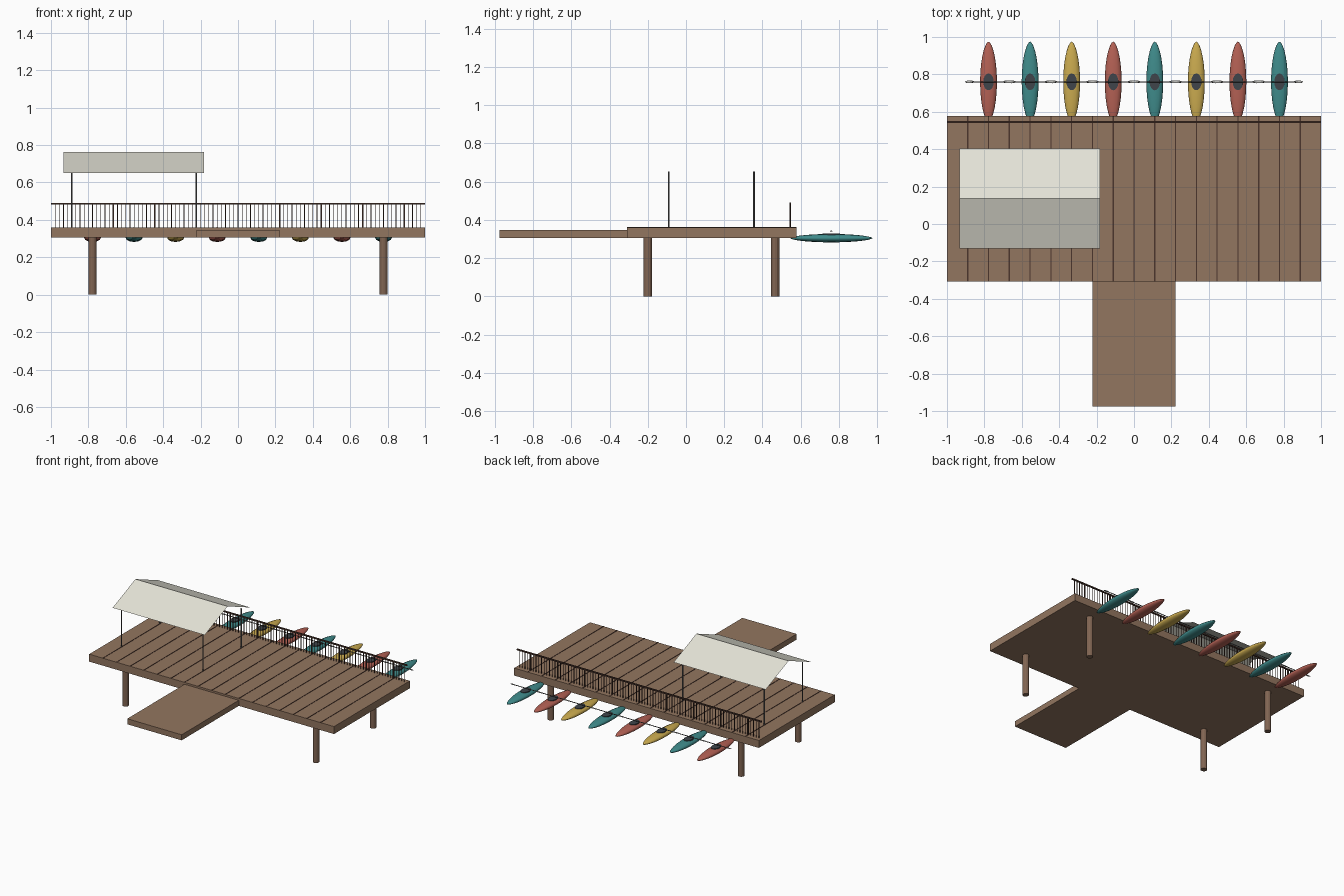
import bpy, bmesh, math
from mathutils import Matrix, Vector

if "Cube" in bpy.data.objects:
    bpy.data.objects.remove(bpy.data.objects["Cube"])


def material(name, rgb):
    m = bpy.data.materials.new(name)
    m.diffuse_color = (*rgb, 1)
    m.use_nodes = True
    m.node_tree.nodes["Principled BSDF"].inputs["Base Color"].default_value = m.diffuse_color
    return m


WOOD = material("wood", (0.29, 0.18, 0.115))
DARK_WOOD = material("dark_wood", (0.07, 0.035, 0.025))
PILE = material("pile_wood", (0.22, 0.13, 0.085))
METAL = material("metal", (0.12, 0.12, 0.12))
CANVAS = material("canvas", (0.78, 0.77, 0.68))
COCKPIT = material("cockpit", (0.05, 0.06, 0.07))
BLADE = material("blade", (0.5, 0.5, 0.48))
HULLS = [material("red", (0.46, 0.12, 0.09)),
         material("teal", (0.05, 0.26, 0.26)),
         material("yellow", (0.6, 0.41, 0.08))]


def finish(bm, name, mat, smooth=False):
    bmesh.ops.recalc_face_normals(bm, faces=bm.faces)
    me = bpy.data.meshes.new(name)
    bm.to_mesh(me)
    bm.free()
    me.materials.append(mat)
    if smooth:
        me.shade_smooth()
    ob = bpy.data.objects.new(name, me)
    bpy.context.collection.objects.link(ob)
    return ob


def add_box(bm, lo, hi):
    lo, hi = Vector(lo), Vector(hi)
    mat = Matrix.Translation((lo + hi) / 2) @ Matrix.Diagonal((*(hi - lo), 1))
    bmesh.ops.create_cube(bm, size=1, matrix=mat)


def add_rod(bm, a, b, r, sides=8):
    a, b = Vector(a), Vector(b)
    rot = Vector((0, 0, 1)).rotation_difference(b - a).to_matrix().to_4x4()
    bmesh.ops.create_cone(bm, cap_ends=True, segments=sides, radius1=r, radius2=r,
                          depth=(b - a).length, matrix=Matrix.Translation((a + b) / 2) @ rot)


# Deck and walkway
for name, lo, hi in [("deck", (-1, -0.308, 0.305), (1, 0.577, 0.36)),
                     ("walkway", (-0.222, -0.975, 0.305), (0.222, -0.308, 0.346))]:
    bm = bmesh.new()
    add_box(bm, lo, hi)
    finish(bm, name, WOOD)

# Plank seams on the deck
bm = bmesh.new()
for i in range(-8, 9):
    x = i / 9
    add_box(bm, (x - 0.003, -0.308, 0.358), (x + 0.003, 0.577, 0.362))
finish(bm, "plank_seams", DARK_WOOD)

# Support piles
bm = bmesh.new()
for x in (-0.778, 0.778):
    for y in (-0.2, 0.466):
        add_rod(bm, (x, y, 0), (x, y, 0.306), 0.022, 12)
finish(bm, "piles", PILE)

# Railing with posts and balusters
RY = 0.545
bm = bmesh.new()
add_box(bm, (-1, RY - 0.005, 0.482), (1, RY + 0.005, 0.491))
for i in range(-4, 5):
    x = i * 2 / 9
    add_box(bm, (x - 0.004, RY - 0.004, 0.36), (x + 0.004, RY + 0.004, 0.484))
finish(bm, "railing", DARK_WOOD)
bm = bmesh.new()
for i in range(-44, 45):
    x = i / 45
    add_box(bm, (x - 0.0017, RY - 0.0017, 0.36), (x + 0.0017, RY + 0.0017, 0.484))
finish(bm, "balusters", DARK_WOOD)

# Canopy posts and gabled canvas sheet
bm = bmesh.new()
for x in (-0.889, -0.223):
    for y in (-0.09, 0.356):
        add_rod(bm, (x, y, 0.36), (x, y, 0.652), 0.0045)
finish(bm, "canopy_posts", METAL)
bm = bmesh.new()
rows = [[bm.verts.new((x, y, z)) for x in (-0.934, -0.181)]
        for y, z in ((-0.13, 0.652), (0.137, 0.762), (0.403, 0.652))]
for a, b in zip(rows, rows[1:]):
    bm.faces.new((a[0], a[1], b[1], b[0]))
finish(bm, "canopy_roof", CANVAS)


# Kayaks
KY, KZ, HALF = 0.76, 0.304, 0.215


def kayak_hull(bm, x):
    sides, stations, rings = 12, 14, []
    for j in range(1, stations):
        t = -math.cos(math.pi * j / stations)
        s = (1 - t * t) ** 0.58
        rings.append([bm.verts.new((x + 0.045 * s * math.cos(a), KY + HALF * t,
                                    KZ + 0.022 * s * math.sin(a)))
                      for a in (2 * math.pi * k / sides for k in range(sides))])
    for a, b in zip(rings, rings[1:]):
        for k in range(sides):
            n = (k + 1) % sides
            bm.faces.new((a[k], a[n], b[n], b[k]))
    for ring, y in ((rings[0], KY - HALF), (rings[-1], KY + HALF)):
        tip = bm.verts.new((x, y, KZ))
        for k in range(sides):
            bm.faces.new((ring[k], ring[(k + 1) % sides], tip))


for i in range(8):
    x = (2 * i - 7) / 9
    bm = bmesh.new()
    kayak_hull(bm, x)
    finish(bm, f"kayak_hull_{i + 1}", HULLS[i % 3], True)

    # Cockpit disc
    bm = bmesh.new()
    bmesh.ops.create_cone(bm, cap_ends=True, segments=16, radius1=1, radius2=1, depth=1,
                          matrix=Matrix.Translation((x, KY, 0.323))
                          @ Matrix.Diagonal((0.028, 0.045, 0.01, 1)))
    finish(bm, f"cockpit_{i + 1}", COCKPIT)

    # Paddle shaft and blades
    bm = bmesh.new()
    add_rod(bm, (x - 0.1, KY, 0.341), (x + 0.1, KY, 0.341), 0.0028)
    finish(bm, f"paddle_shaft_{i + 1}", METAL)
    bm = bmesh.new()
    for s in (-1, 1):
        bmesh.ops.create_uvsphere(bm, u_segments=12, v_segments=6, radius=1,
                                  matrix=Matrix.Translation((x + s * 0.101, KY, 0.341))
                                  @ Matrix.Diagonal((0.025, 0.0075, 0.002, 1)))
    finish(bm, f"paddle_blades_{i + 1}", BLADE, True)
